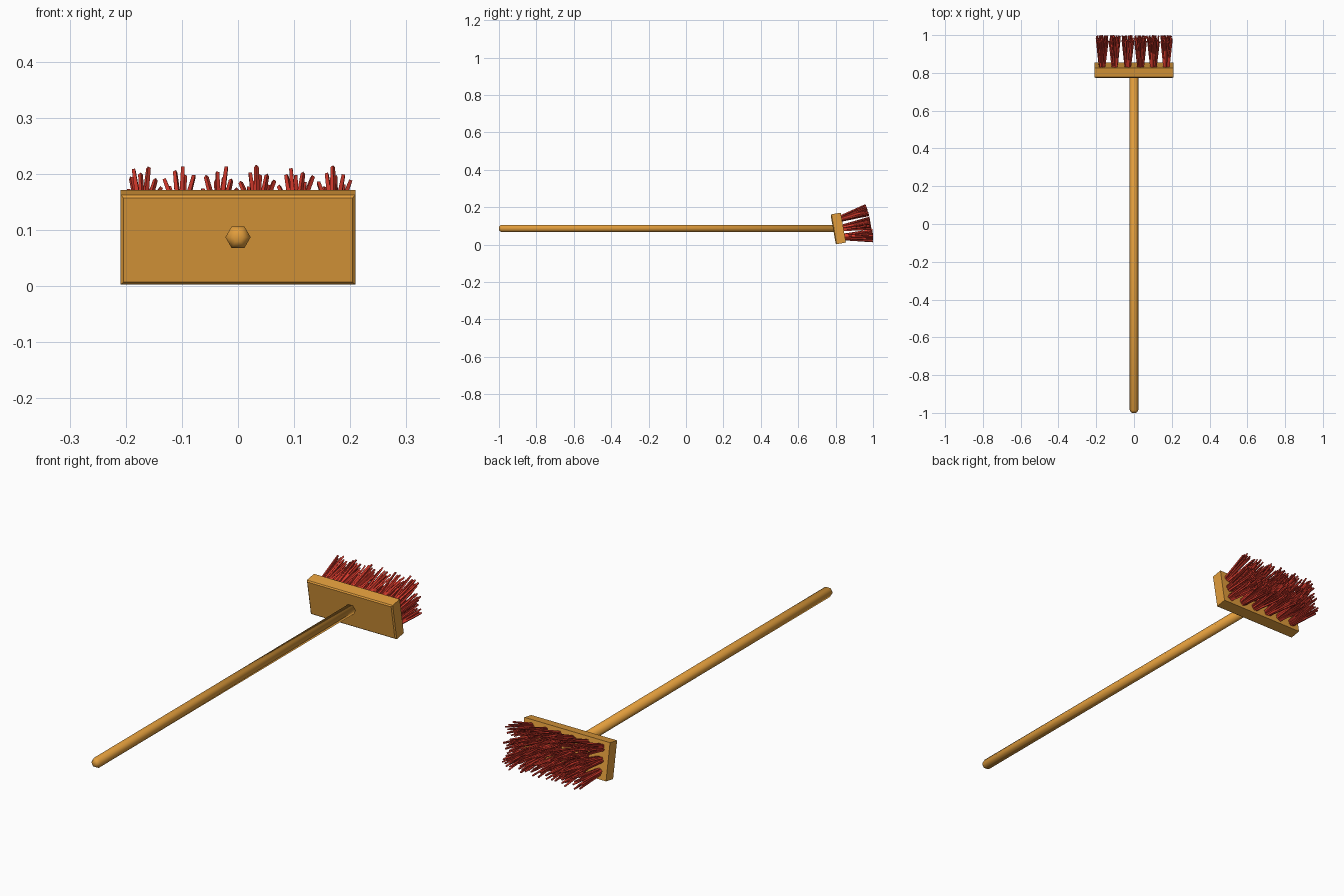
import bpy, bmesh, math, random
from mathutils import Vector, Matrix

if "Cube" in bpy.data.objects:
    bpy.data.objects.remove(bpy.data.objects["Cube"])

random.seed(4)
TILT = math.radians(10)
CENTRE = Vector((0, 0.814, 0.0865))


def material(name, rgb):
    m = bpy.data.materials.new(name)
    m.diffuse_color = (*rgb, 1)
    m.use_nodes = True
    m.node_tree.nodes["Principled BSDF"].inputs["Base Color"].default_value = m.diffuse_color
    return m


wood = material("warm wood", (0.75, 0.335, 0.045))
red = material("bristle red", (0.72, 0.045, 0.027))


def finish(name, bm, mat):
    bmesh.ops.recalc_face_normals(bm, faces=bm.faces)
    me = bpy.data.meshes.new(name)
    bm.to_mesh(me)
    bm.free()
    ob = bpy.data.objects.new(name, me)
    bpy.context.collection.objects.link(ob)
    me.materials.append(mat)
    return ob


def tube(bm, stations, sides, turn=0.0):
    """Closed tube through (point, radius) stations."""
    axis = (stations[-1][0] - stations[0][0]).normalized()
    side = axis.cross(Vector((0, 0, 1))).normalized()
    up = side.cross(axis)
    rings = []
    for p, r in stations:
        angles = [turn + 2 * math.pi * i / sides for i in range(sides)]
        rings.append([bm.verts.new(p + (side * math.cos(a) + up * math.sin(a)) * r) for a in angles])
    for a, b in zip(rings, rings[1:]):
        for i in range(sides):
            j = (i + 1) % sides
            bm.faces.new((a[i], a[j], b[j], b[i]))
    bm.faces.new(rings[0])
    bm.faces.new(rings[-1])


# hexagonal handle with a rounded end
bm = bmesh.new()
profile = [(-1.0, 0.009), (-0.996, 0.016), (-0.986, 0.0225), (0.82, 0.0225)]
tube(bm, [(Vector((0, y, 0.087)), r) for y, r in profile], 6)
for f in bm.faces:
    f.smooth = True
finish("handle", bm, wood)

# tilted head block, chamfered around the handle-side face
bm = bmesh.new()
bmesh.ops.create_cube(bm, size=1, matrix=Matrix.Diagonal((0.418, 0.055, 0.162, 1)))
front = [e for e in bm.edges if all(v.co.y < 0 for v in e.verts)]
bmesh.ops.bevel(bm, geom=front, offset=0.005, segments=1, affect='EDGES')
bm.transform(Matrix.Translation(CENTRE) @ Matrix.Rotation(TILT, 4, 'X'))
finish("head_block", bm, wood)

# tufts: three fanned rows of six, each a splayed bundle of bristles
bristles = bmesh.new()
forward = Vector((0, math.cos(TILT), math.sin(TILT)))
upward = Vector((0, -math.sin(TILT), math.cos(TILT)))
X = Vector((1, 0, 0))
COUNT = 13
for row in (-1, 0, 1):
    angle = TILT + math.radians(7) * row
    d = Vector((0, math.cos(angle), math.sin(angle)))
    u = Vector((0, -math.sin(angle), math.cos(angle)))
    for col in range(6):
        base = CENTRE + forward * 0.0275 + upward * 0.05 * row + X * (col - 2.5) * 0.068
        spin = random.uniform(0, 6.28)
        for k in range(COUNT):
            a = spin + k * 2.39996
            q = math.sqrt((k + 0.5) / COUNT)
            out = X * math.cos(a) + u * math.sin(a)
            length = 0.1475 - 0.002 * row - random.uniform(0, 0.004)
            start = base - d * 0.006 + out * 0.013 * q
            end = base + d * length + out * q * random.uniform(0.029, 0.036)
            tube(bristles, [(start, 0.006), (end, 0.0042)], 4, random.uniform(0, 1.5))
finish("bristles", bristles, red)
